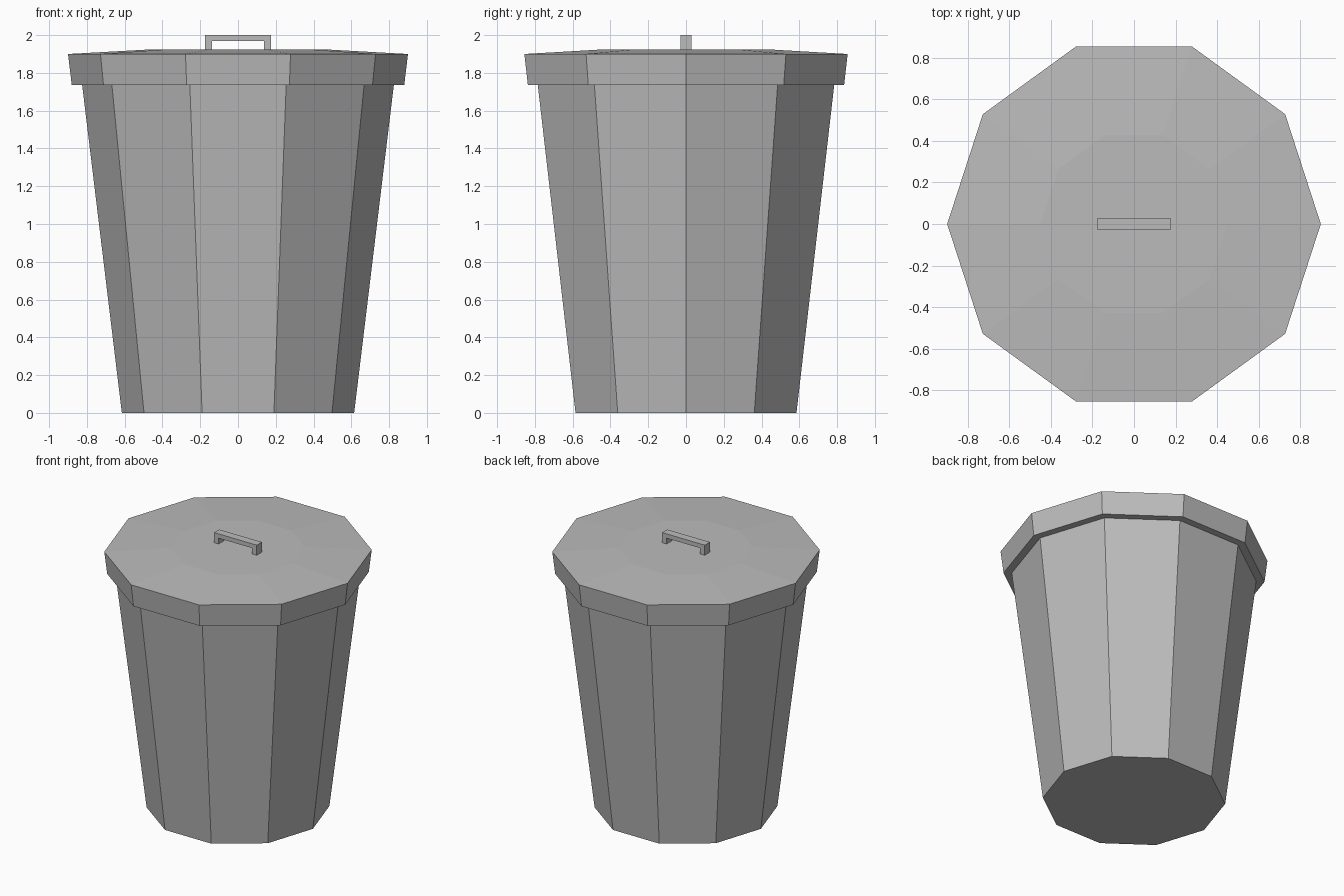
import bpy
import bmesh
from math import cos, sin, tau

default = bpy.data.objects.get("Cube")
if default:
    bpy.data.objects.remove(default, do_unlink=True)

SIDES = 10

# One plain grey for the whole bin
grey = bpy.data.materials.new("bin grey")
grey.use_nodes = True
colour = (0.5, 0.5, 0.5, 1)
grey.diffuse_color = colour
bsdf = grey.node_tree.nodes["Principled BSDF"]
bsdf.inputs["Base Color"].default_value = colour
bsdf.inputs["Roughness"].default_value = 0.8


def finish(name, bm):
    """Turn a bmesh into a named, flat-shaded grey object."""
    bmesh.ops.recalc_face_normals(bm, faces=bm.faces)
    mesh = bpy.data.meshes.new(name)
    bm.to_mesh(mesh)
    bm.free()
    mesh.materials.append(grey)
    obj = bpy.data.objects.new(name, mesh)
    bpy.context.collection.objects.link(obj)
    return obj


def faceted_solid(name, profile):
    """Stack ten-sided rings from (radius, height) pairs and cap both ends."""
    bm = bmesh.new()
    rings = [[bm.verts.new((r * cos(tau * i / SIDES), r * sin(tau * i / SIDES), z))
              for i in range(SIDES)] for r, z in profile]
    for low, high in zip(rings, rings[1:]):
        for i in range(SIDES):
            j = (i + 1) % SIDES
            bm.faces.new((low[i], low[j], high[j], high[i]))
    bm.faces.new(rings[0])
    bm.faces.new(rings[-1])
    return finish(name, bm)


# Tapered body
faceted_solid("bin_body", [(0.615, 0), (0.825, 1.735)])

# Overhanging lid with a gently raised top
faceted_solid("lid", [(0.88, 1.735), (0.9, 1.9), (0.45, 1.925)])

# Handle: arch outline extruded along y
outer, inner, depth = 0.175, 0.138, 0.03
base, underside, top = 1.92, 1.968, 2.0
outline = [(-outer, base), (-outer, top), (outer, top), (outer, base),
           (inner, base), (inner, underside), (-inner, underside), (-inner, base)]
bm = bmesh.new()
arch = bm.faces.new([bm.verts.new((x, -depth, z)) for x, z in outline])
sweep = bmesh.ops.extrude_face_region(bm, geom=[arch])
moved = [v for v in sweep["geom"] if isinstance(v, bmesh.types.BMVert)]
bmesh.ops.translate(bm, verts=moved, vec=(0, 2 * depth, 0))
# The extrude can leave the starting face out, so close any open end
bmesh.ops.holes_fill(bm, edges=[e for e in bm.edges if e.is_boundary])
finish("lid_handle", bm)
